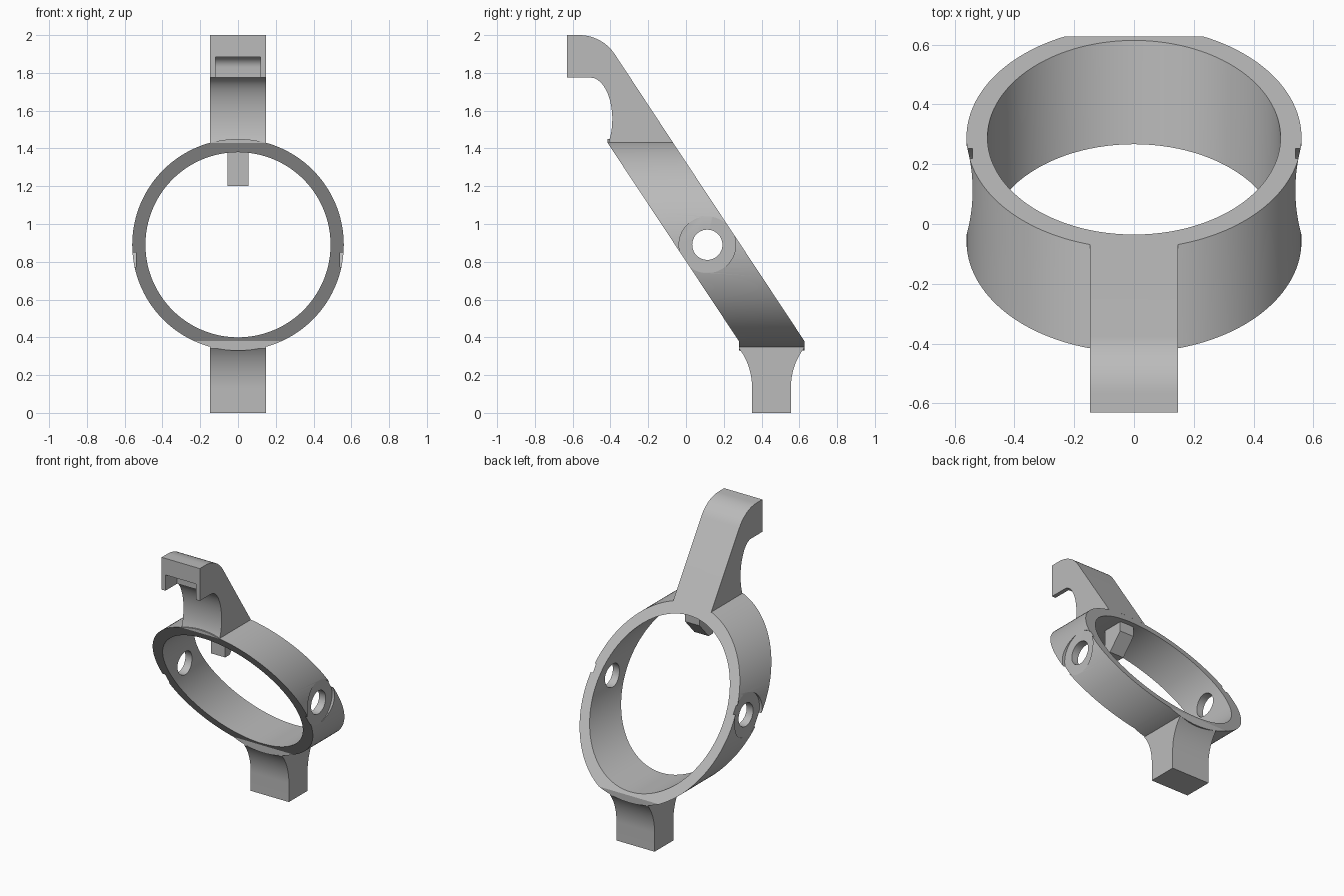
import bpy, bmesh
from math import sin, cos, pi, radians
from mathutils import Matrix, Vector

if "Cube" in bpy.data.objects:
    bpy.data.objects.remove(bpy.data.objects["Cube"], do_unlink=True)

grey = bpy.data.materials.new("plain grey")
grey.use_nodes = True
grey.diffuse_color = (0.5, 0.5, 0.5, 1)
grey.node_tree.nodes["Principled BSDF"].inputs["Base Color"].default_value = (0.5, 0.5, 0.5, 1)

CENTRE_Z = 0.89
OUTER, INNER = 0.56, 0.49
HALF_WIDTH = 0.147
DEPTH = 0.347      # ring depth along y
SLOPE = 1.51       # lean of the ring faces


def front_y(z):
    return 0.28 - (z - 0.38) / SLOPE


def finish(name, bm):
    bmesh.ops.recalc_face_normals(bm, faces=bm.faces)
    mesh = bpy.data.meshes.new(name)
    bm.to_mesh(mesh)
    bm.free()
    mesh.materials.append(grey)
    obj = bpy.data.objects.new(name, mesh)
    bpy.context.collection.objects.link(obj)
    return obj


def prism(name, profile, half):
    """Extrude a (y, z) profile across x."""
    bm = bmesh.new()
    face = bm.faces.new([bm.verts.new((-half, y, z)) for y, z in profile])
    ext = bmesh.ops.extrude_face_region(bm, geom=[face])
    moved = [v for v in ext["geom"] if isinstance(v, bmesh.types.BMVert)]
    bmesh.ops.translate(bm, verts=moved, vec=(2 * half, 0, 0))
    return finish(name, bm)


def cylinder(name, radius, length, axis, centre, segments):
    bm = bmesh.new()
    turn = Vector((0, 0, 1)).rotation_difference(Vector(axis)).to_matrix().to_4x4()
    bmesh.ops.create_cone(bm, cap_ends=True, segments=segments, radius1=radius,
                          radius2=radius, depth=length,
                          matrix=Matrix.Translation(centre) @ turn)
    return finish(name, bm)


def boolean(obj, cutter, operation="DIFFERENCE"):
    mod = obj.modifiers.new("cut", "BOOLEAN")
    mod.solver = "EXACT"
    mod.operation = operation
    mod.object = cutter
    bpy.context.view_layer.objects.active = obj
    bpy.ops.object.modifier_apply(modifier=mod.name)
    bpy.data.objects.remove(cutter, do_unlink=True)


def arc(cy, cz, ry, rz, start, end, steps=14):
    angles = [radians(start + (end - start) * i / steps) for i in range(steps + 1)]
    return [(cy + ry * cos(a), cz + rz * sin(a)) for a in angles]


def tube(name, radius):
    return cylinder(name, radius, 3, (0, 1, 0), (0, 0, CENTRE_Z), 144)


# Leaning ring: a level cylinder trimmed by slanted faces with blunt ends
top_z = 0.38 + (0.28 + 0.415) * SLOPE
slab = prism("slab", [(0.28, 0.2), (0.28, 0.38), (-0.415, top_z), (-0.415, 1.6),
                      (front_y(1.6) + DEPTH, 1.6), (0.28 + DEPTH, 0.38),
                      (0.28 + DEPTH, 0.2)], 0.8)
ring = tube("ring", OUTER)
boolean(ring, slab, "INTERSECT")
boolean(ring, tube("bore", INNER))

# Side pivot holes with flat round seats
for side in (-1, 1):
    boolean(ring, cylinder("seat", 0.15, 0.2, (1, 0, 0), (side * 0.64, 0.113, CENTRE_Z), 64))
    boolean(ring, cylinder("hole", 0.08, 0.4, (1, 0, 0), (side * 0.5, 0.113, CENTRE_Z), 48))

# Upper arm with hooked end
back_top = 1.89
arm_profile = (
    [(front_y(1.39), 1.39), (front_y(1.39) + DEPTH, 1.39)]
    + arc(-0.565, 1.775, 0.225, 0.225, 33, 90)
    + [(-0.63, 2.0), (-0.63, 1.775)]
    + arc(-0.505, 1.555, 0.115, 0.22, 90, -32)
    + [(-0.415, 1.42)])
arm = prism("arm", arm_profile, HALF_WIDTH)
notch = prism("notch", [(-0.7, 1.7), (-0.5, 1.7)]
              + arc(-0.555, 1.83, 0.055, 0.055, 0, 90, 8) + [(-0.7, 1.885)], 0.118)
boolean(arm, notch)
boolean(arm, tube("ring_seat", OUTER - 0.002))

# Lower foot, flaring into the ring
foot_profile = (
    [(0.35, 0), (0.555, 0)]
    + arc(0.795, 0.13, 0.24, 0.3, 180, 135)
    + [(0.627, 0.352), (0.61, 0.39), (0.285, 0.39), (0.28, 0.352)]
    + arc(0.11, 0.13, 0.24, 0.3, 45, 0))
foot = prism("foot", foot_profile, HALF_WIDTH)
boolean(foot, tube("ring_seat", OUTER - 0.002))

# Stop tab hanging inside the ring
tab = prism("stop_tab", [(-0.22, 1.2), (-0.17, 1.2), (-0.07, 1.31), (-0.07, 1.4),
                         (-0.22, 1.4)], 0.055)

# Smooth curves, sharp corners
bpy.ops.object.select_all(action="DESELECT")
for obj in (ring, arm, foot, tab):
    obj.select_set(True)
bpy.context.view_layer.objects.active = ring
bpy.ops.object.shade_smooth_by_angle(angle=radians(25))
